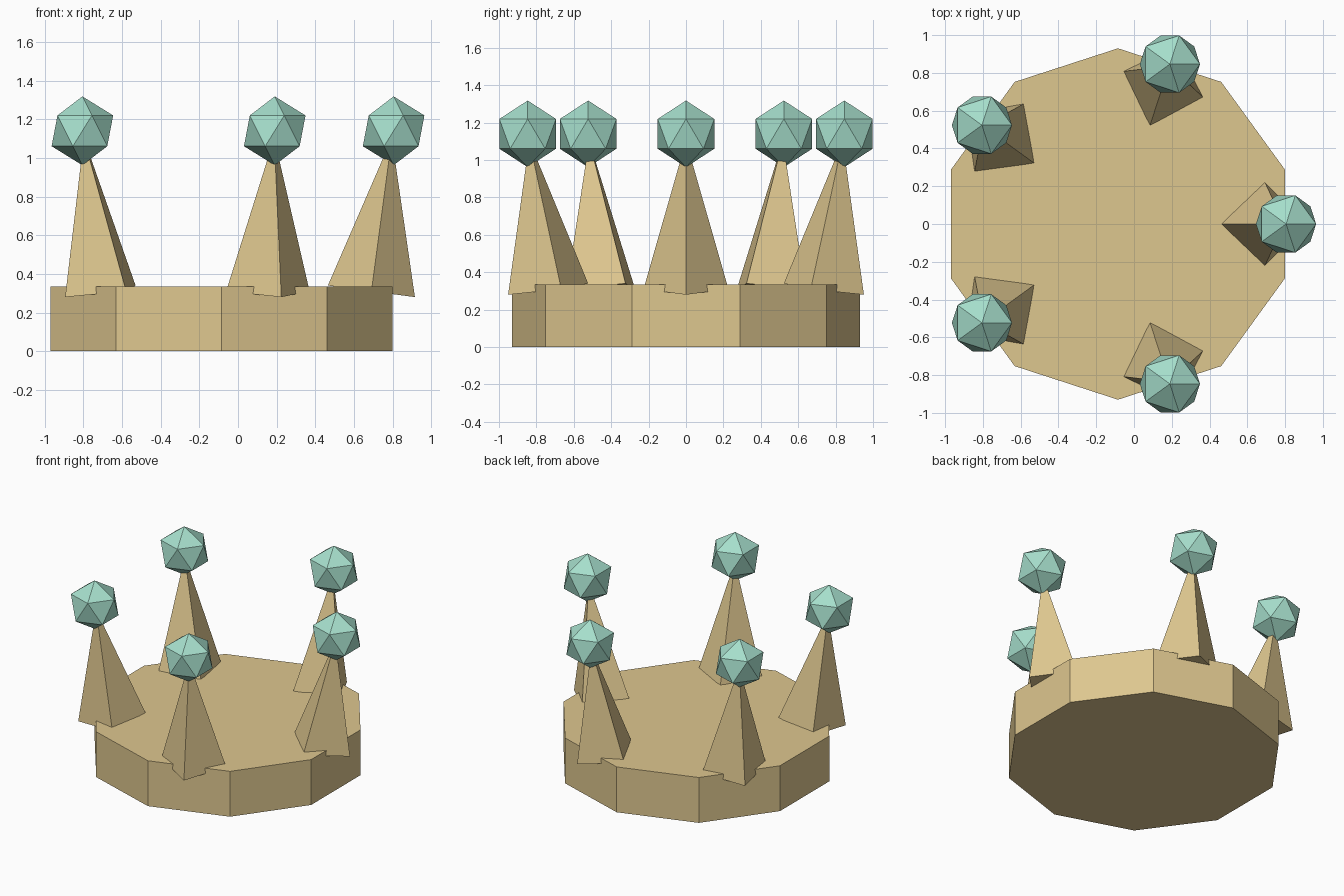
import bpy, math
from mathutils import Matrix, Vector

if "Cube" in bpy.data.objects:
    bpy.data.objects.remove(bpy.data.objects["Cube"])

CX = -0.085          # axis of the crown
TILT = math.atan(0.06 / 0.45)


def material(name, rgb):
    m = bpy.data.materials.new(name)
    m.diffuse_color = (*rgb, 1)
    m.use_nodes = True
    m.node_tree.nodes["Principled BSDF"].inputs["Base Color"].default_value = m.diffuse_color
    return m


gold = material("pale_gold", (0.73, 0.57, 0.275))
teal = material("pale_teal", (0.38, 0.73, 0.60))


def finish(name, mat):
    ob = bpy.context.object
    ob.name = name
    ob.data.materials.append(mat)
    return ob


# Ten-sided band
bpy.ops.mesh.primitive_cylinder_add(vertices=10, radius=0.93, depth=0.335,
                                    location=(CX, 0, 0.1675))
finish("crown_base", gold)

# Five outward-leaning four-sided spikes, each tipped with a gem
for i in range(5):
    turn = Matrix.Translation((CX, 0, 0)) @ Matrix.Rotation(i * math.tau / 5, 4, 'Z')

    bpy.ops.mesh.primitive_cone_add(vertices=4, radius1=0.227, radius2=0, depth=0.8)
    spike = finish(f"spike_{i + 1}", gold)
    spike.data.transform(Matrix.Translation((0, 0, 0.4)))
    spike.matrix_world = (turn @ Matrix.Translation((0.775, 0, 0.31))
                          @ Matrix.Rotation(TILT, 4, 'Y'))

    bpy.ops.mesh.primitive_ico_sphere_add(subdivisions=1, radius=0.178,
                                          location=turn @ Vector((0.89, 0, 1.14)))
    finish(f"gem_{i + 1}", teal)
